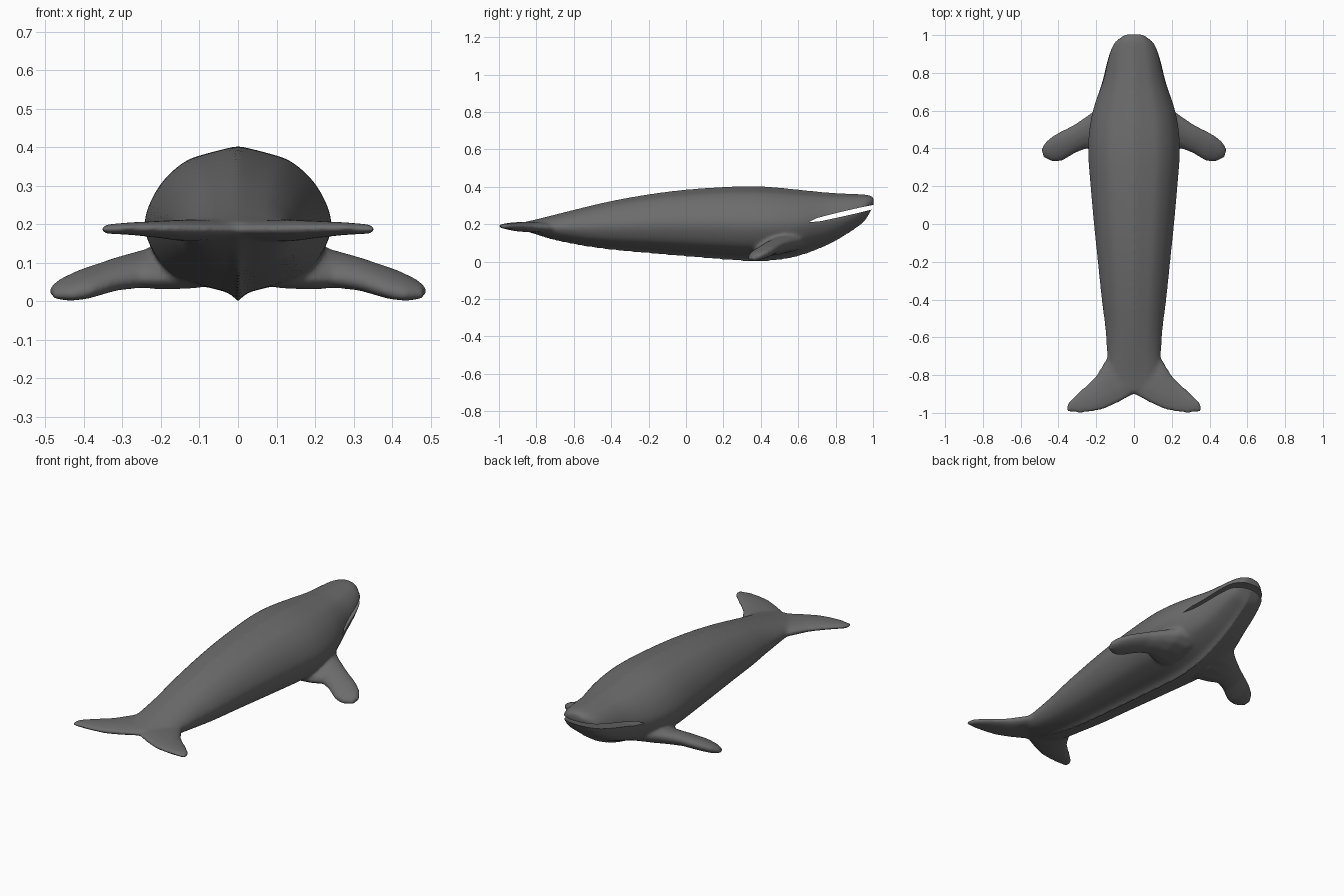
import bpy, bmesh, math
from mathutils import Vector

if "Cube" in bpy.data.objects:
    bpy.data.objects.remove(bpy.data.objects["Cube"])


def spline(pts, steps=4):
    """Smooth an open list of points with a curve through every point."""
    v = [Vector(p) for p in pts]
    v = [v[0]] + v + [v[-1]]
    out = []
    for a, b, c, d in zip(v, v[1:], v[2:], v[3:]):
        for k in range(steps):
            t = k / steps
            out.append(b + (c - a) * (t / 2) + (a * 2 - b * 5 + c * 4 - d) * (t * t / 2)
                       + (b * 3 - a - c * 3 + d) * (t ** 3 / 2))
    return out + [v[-1]]


def loft(bm, rings):
    """Skin a list of closed point rings and cap both ends."""
    rows = [[bm.verts.new(p) for p in r] for r in rings]
    n = len(rows[0])
    for a, b in zip(rows, rows[1:]):
        for i in range(n):
            j = (i + 1) % n
            bm.faces.new((a[i], a[j], b[j], b[i]))
    bm.faces.new(rows[0][::-1])
    bm.faces.new(rows[-1])


def make_object(name, bm):
    bmesh.ops.recalc_face_normals(bm, faces=bm.faces)
    me = bpy.data.meshes.new(name)
    bm.to_mesh(me)
    bm.free()
    ob = bpy.data.objects.new(name, me)
    bpy.context.collection.objects.link(ob)
    return ob


def lens(lead, trail, thick, n=12):
    """Fin section: ellipse stretched between leading and trailing points."""
    lead, trail = Vector(lead), Vector(trail)
    mid, half = (lead + trail) / 2, (lead - trail) / 2
    up = Vector((0, -half.z, half.y)).normalized() * thick
    return [mid + half * math.cos(t) + up * math.sin(t)
            for t in (2 * math.pi * i / n for i in range(n))]


bm = bmesh.new()

# Body: half cross-section (x, z) swept along y
half = spline([(0, 1), (.3, .91), (.57, .79), (.83, .48), (.98, .05), (.92, -.3),
               (.73, -.62), (.42, -.79), (.1, -.9), (0, -1.02)])
section = [tuple(p) for p in half] + [(-p.x, p.y) for p in half[-2:0:-1]]
# y, half width, top z, bottom z
stations = [(-.885, .05, .208, .168), (-.86, .1, .213, .162), (-.8, .138, .226, .143),
            (-.7, .145, .252, .113), (-.55, .155, .29, .083), (-.4, .174, .325, .062),
            (-.2, .195, .361, .044), (0, .216, .386, .027), (.2, .234, .4, .011),
            (.35, .246, .404, .002), (.47, .244, .399, .006), (.6, .222, .386, .028),
            (.75, .172, .371, .083), (.85, .148, .365, .138), (.91, .131, .362, .178),
            (.95, .114, .36, .208), (.975, .09, .357, .245), (1.004, .05, .345, .3)]
loft(bm, [[(x * w, y, (t + b) / 2 + z * (t - b) / 2) for x, z in section]
          for y, w, t, b in spline(stations, 3)])

# Flippers and tail fluke, mirrored: leading point, trailing point, thickness
flipper = [((.1, .66, .11), (.1, .34, .065), .05),
           ((.19, .62, .122), (.2, .375, .055), .05),
           ((.245, .575, .115), (.25, .4, .055), .043),
           ((.32, .525, .098), (.31, .375, .045), .037),
           ((.42, .475, .067), (.38, .332, .022), .033),
           ((.467, .44, .048), (.43, .327, .012), .026),
           ((.491, .4, .032), (.481, .352, .014), .014)]
fluke = [((0, -.6, .185), (0, -.905, .187), .027),
         ((.08, -.63, .18), (.08, -.95, .188), .029),
         ((.14, -.7, .18), (.16, -.985, .189), .028),
         ((.2, -.8, .184), (.22, -.997, .19), .022),
         ((.27, -.866, .188), (.285, -1.004, .19), .017),
         ((.335, -.928, .189), (.347, -.998, .187), .013),
         ((.355, -.955, .188), (.359, -.992, .187), .009)]
for side in (1, -1):
    for fin in (flipper, fluke):
        loft(bm, [[(side * p.x, p.y, p.z) for p in lens(*s)] for s in fin])
whale = make_object("whale_body", bm)

# Blend the parts into one skin
re = whale.modifiers.new("skin", 'REMESH')
re.mode = 'VOXEL'
re.voxel_size = .008
sm = whale.modifiers.new("blend", 'SMOOTH')
sm.factor = .5
sm.iterations = 18

# Mouth: wedge profile (y, z) cut through the head
wedge = [(.655, .21), (.7, .233), (.8, .259), (.93, .289), (1.06, .315),
         (1.06, .298), (.985, .276), (.9, .255), (.8, .233), (.72, .216)]
bm = bmesh.new()
loft(bm, [[(x, y, z) for y, z in wedge] for x in (-.4, .4)])
cutter = make_object("mouth_cutter", bm)
cutter.hide_render = True
cut = whale.modifiers.new("mouth", 'BOOLEAN')
cut.operation = 'DIFFERENCE'
cut.solver = 'EXACT'
cut.object = cutter

# Bake modifiers, drop the cutter, smooth shading with sharp lips
bpy.context.view_layer.objects.active = whale
whale.select_set(True)
for m in list(whale.modifiers):
    bpy.ops.object.modifier_apply(modifier=m.name)
bpy.data.objects.remove(cutter)
bpy.ops.object.shade_smooth_by_angle(angle=math.radians(50))

# Dark grey skin
skin = bpy.data.materials.new("dark_grey")
skin.diffuse_color = (.15, .15, .15, 1)
skin.use_nodes = True
skin.node_tree.nodes["Principled BSDF"].inputs["Base Color"].default_value = skin.diffuse_color
whale.data.materials.clear()
whale.data.materials.append(skin)
